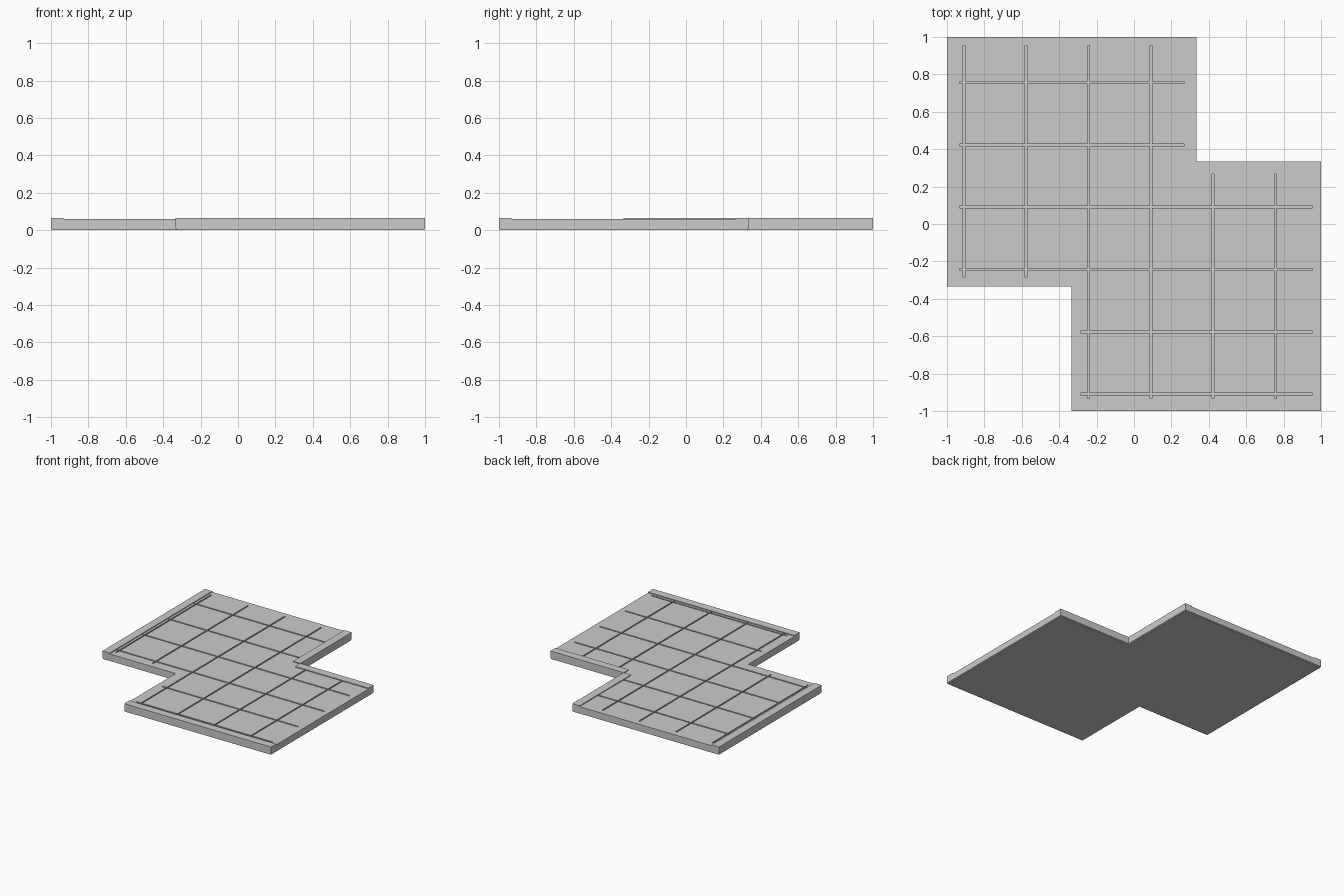
import bpy, bmesh

if "Cube" in bpy.data.objects:
    bpy.data.objects.remove(bpy.data.objects["Cube"])

T = 1 / 3            # tile pitch
FLOOR, RIM = 0.059, 0.066
BASE = 0.008
W, DEPTH = 0.011, 0.01


def new_object(name, bm):
    bmesh.ops.recalc_face_normals(bm, faces=bm.faces)
    me = bpy.data.meshes.new(name)
    bm.to_mesh(me)
    bm.free()
    ob = bpy.data.objects.new(name, me)
    bpy.context.collection.objects.link(ob)
    return ob


def add_box(bm, x0, x1, y0, y1, z0, z1):
    verts = bmesh.ops.create_cube(bm, size=1)["verts"]
    for v in verts:
        v.co.x = x1 if v.co.x > 0 else x0
        v.co.y = y1 if v.co.y > 0 else y0
        v.co.z = z1 if v.co.z > 0 else z0


def slab(name, inset, z0, z1):
    # stepped outline made of two overlapping squares
    a, b, i = 1 - inset, T - inset, T + inset
    pts = [(-a, -b), (-i + 2 * inset, -b), (-b, -a), (a, -a),
           (a, b), (b, b), (b, a), (-a, a)]
    pts[1:2] = [(-b, -b)]
    bm = bmesh.new()
    face = bm.faces.new([bm.verts.new((x, y, z0)) for x, y in pts])
    ext = bmesh.ops.extrude_face_region(bm, geom=[face])["geom"]
    for v in ext:
        if isinstance(v, bmesh.types.BMVert):
            v.co.z = z1
    return new_object(name, bm)


# base plate and floor
slab("base_plate", 0.004, 0, BASE)
floor = slab("floor", 0, BASE, FLOOR)

# tile grooves: (near end, far end) depends on which square the line crosses
lines = [-0.91 + T * k for k in range(6)]
for axis in ("x", "y"):
    bm = bmesh.new()
    for k, c in enumerate(lines):
        if axis == "x":      # lines running along y
            lo = -0.285 if k < 2 else -0.955
            hi = 0.29 if k > 3 else 0.955
            add_box(bm, c - W / 2, c + W / 2, lo, hi, FLOOR - DEPTH, 0.1)
        else:                # lines running along x
            lo = -0.285 if k < 2 else -0.955
            hi = 0.29 if k > 3 else 0.955
            add_box(bm, lo, hi, c - W / 2, c + W / 2, FLOOR - DEPTH, 0.1)
    cutter = new_object("groove_cutter_" + axis, bm)
    cutter.hide_render = True
    cutter.hide_viewport = False
    cutter.display_type = 'WIRE'
    mod = floor.modifiers.new("grooves_" + axis, 'BOOLEAN')
    mod.operation = 'DIFFERENCE'
    mod.solver = 'EXACT'
    mod.object = cutter

# raised edge rims
R = 0.066
for name, x0, x1, y0, y1 in (
        ("left_rim", -1, -1 + R, -T, 1),
        ("inner_right_rim", T - R, T, T, 1),
        ("inner_back_rim", T, 1, T - R, T),
        ("front_rim", -T, 1, -1, -1 + R)):
    bm = bmesh.new()
    add_box(bm, x0, x1, y0, y1, FLOOR, RIM)
    new_object(name, bm)
